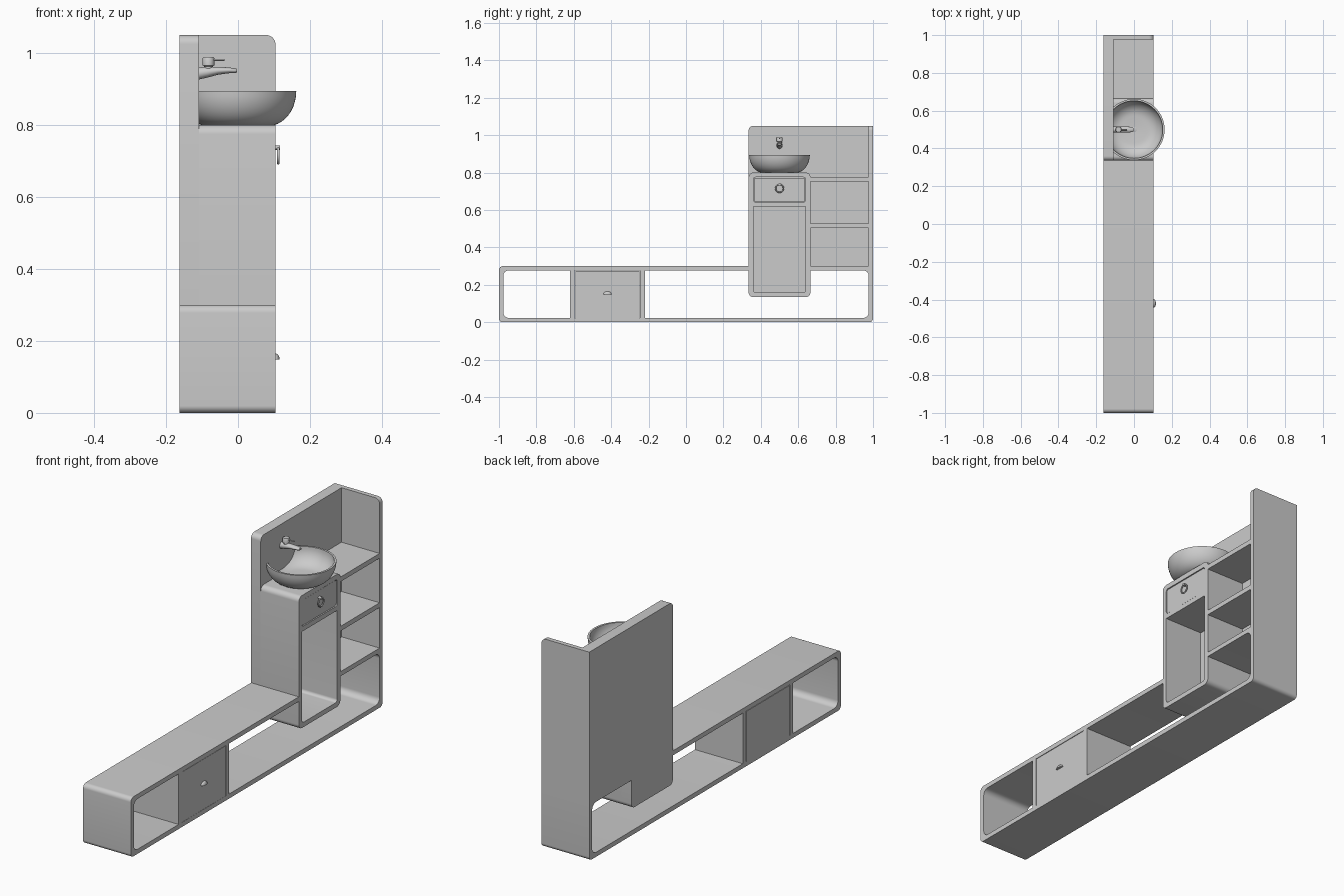
import bpy, bmesh
from math import sin, cos, pi, tan, radians
from mathutils import Matrix, Vector

if "Cube" in bpy.data.objects:
    bpy.data.objects.remove(bpy.data.objects["Cube"])

X0, X1, XW = -0.162, 0.104, -0.108   # back, front, and wall face depths
# local profile axes -> world: (y,z) swept along x, or (x,z) swept along y
ALONG_X = Matrix(((0, 0, 1), (1, 0, 0), (0, 1, 0))).to_4x4()
ALONG_Y = Matrix(((1, 0, 0), (0, 0, -1), (0, 1, 0))).to_4x4()


def finish(name, me, angle=35):
    bm = bmesh.new()
    bm.from_mesh(me)
    bmesh.ops.remove_doubles(bm, verts=bm.verts, dist=1e-5)
    bmesh.ops.recalc_face_normals(bm, faces=bm.faces)
    bm.to_mesh(me)
    bm.free()
    me.shade_smooth()
    me.set_sharp_from_angle(angle=radians(angle))
    ob = bpy.data.objects.new(name, me)
    bpy.context.collection.objects.link(ob)
    return ob


def rounded(pts, n=8):
    """Corner list (a, b[, radius]) -> outline with arcs."""
    out = []
    for i, p in enumerate(pts):
        c = Vector(p[:2])
        if len(p) < 3:
            out.append(c)
            continue
        u = (Vector(pts[i - 1][:2]) - c).normalized()
        v = (Vector(pts[(i + 1) % len(pts)][:2]) - c).normalized()
        r, o = p[2], c + (u + v) * p[2]
        for k in range(n + 1):
            t = k / n * pi / 2
            out.append(o - v * r * cos(t) - u * r * sin(t))
    return out


def rect(a0, a1, b0, b1, rb=0, rt=0):
    def corner(a, b, r):
        return (a, b, r) if r else (a, b)
    return [corner(a0, b0, rb), corner(a1, b0, rb), corner(a1, b1, rt), corner(a0, b1, rt)]


def prism(name, loops, d0, d1, mat=ALONG_X):
    """Extrude a profile; further loops become holes."""
    cu = bpy.data.curves.new(name, 'CURVE')
    cu.dimensions, cu.fill_mode = '2D', 'BOTH'
    cu.extrude = abs(d1 - d0) / 2
    for loop in loops:
        pts = rounded(loop)
        sp = cu.splines.new('POLY')
        sp.points.add(len(pts) - 1)
        for q, p in zip(sp.points, pts):
            q.co = (p.x, p.y, 0, 1)
        sp.use_cyclic_u = True
    tmp = bpy.data.objects.new(name + "_curve", cu)
    bpy.context.collection.objects.link(tmp)
    bpy.context.view_layer.update()
    me = bpy.data.meshes.new_from_object(tmp.evaluated_get(bpy.context.evaluated_depsgraph_get()))
    bpy.data.objects.remove(tmp)
    mid = (d0 + d1) / 2
    off = Vector((mid, 0, 0)) if mat is ALONG_X else Vector((0, mid, 0))
    me.transform(Matrix.Translation(off) @ mat)
    me.name = name
    return finish(name, me)


def loft(name, rings):
    """Skin equal-length rings, capping both ends."""
    bm = bmesh.new()
    vs = [[bm.verts.new(p) for p in r] for r in rings]
    n = len(vs[0])
    for a, b in zip(vs, vs[1:]):
        for i in range(n):
            bm.faces.new((a[i], a[(i + 1) % n], b[(i + 1) % n], b[i]))
    bm.faces.new(vs[0])
    bm.faces.new(vs[-1])
    me = bpy.data.meshes.new(name)
    bm.to_mesh(me)
    bm.free()
    return finish(name, me, 50)


def lathe(name, profile, x, y, n=64):
    return loft(name, [[(x + r * cos(2 * pi * i / n), y + r * sin(2 * pi * i / n), z)
                        for i in range(n)] for r, z in profile])


def tube_x(name, secs, y, n=24):
    """Elliptical sections (x, centre z, half width, half height) along x."""
    return loft(name, [[(x, y + w * cos(2 * pi * i / n), z + h * sin(2 * pi * i / n))
                        for i in range(n)] for x, z, w, h in secs])


# long low frame, interrupted where the cabinet passes through
prism("bench_frame", [[(0.665, 0.3), (1, 0.3), (1, 0, 0.02), (-1, 0, 0.02), (-1, 0.3, 0.022),
                       (0.335, 0.3), (0.335, 0.277), (-0.977, 0.277, 0.03), (-0.977, 0.023, 0.03),
                       (0.977, 0.023, 0.03), (0.977, 0.277, 0.03), (0.665, 0.277)]], X0, X1)

# bench drawer with its side panels
for nm, y in (("left", -0.62), ("right", -0.245)):
    prism(f"bench_drawer_{nm}_panel", [rect(y, y + 0.025, 0.023, 0.277)], X0, X1)
prism("bench_drawer", [rect(-0.592, -0.248, 0.023, 0.275)], X0, X1 - 0.001)

# cup pull on the bench drawer: upper half of a squashed dome
bm = bmesh.new()
bmesh.ops.create_uvsphere(bm, u_segments=24, v_segments=16, radius=1)
cut = bmesh.ops.bisect_plane(bm, geom=bm.verts[:] + bm.edges[:] + bm.faces[:], dist=1e-5,
                             plane_co=(0, 0, 0), plane_no=(0, 0, -1), clear_outer=True)
bmesh.ops.holes_fill(bm, edges=[e for e in cut["geom_cut"] if isinstance(e, bmesh.types.BMEdge)])
bm.transform(Matrix.Translation((X1, -0.42, 0.148)) @ Matrix.Diagonal((0.012, 0.022, 0.017, 1)))
me = bpy.data.meshes.new("bench_drawer_pull")
bm.to_mesh(me)
bm.free()
finish("bench_drawer_pull", me)

# back panel, tall side panel and shelves
prism("back_panel", [[(0.335, 0.134, 0.025), (0.665, 0.134, 0.025), (0.665, 0.3), (0.977, 0.3),
                      (0.977, 1.05), (0.335, 1.05, 0.025)]], X0, XW)
prism("side_panel", [[(X0, 0.3), (X1, 0.3), (X1, 1.05, 0.025), (X0, 1.05)]], 0.977, 1.0, ALONG_Y)
for nm, z in (("lower", 0.504), ("upper", 0.752)):
    prism(f"{nm}_shelf", [rect(0.665, 0.977, z, z + 0.024)], XW, X1)

# basin cabinet: one drawer opening above one open cubby
prism("cabinet", [rect(0.335, 0.665, 0.134, 0.8, 0.025, 0.025),
                  rect(0.36, 0.64, 0.642, 0.775, 0.012, 0.012),
                  [(0.36, 0.158, 0.015), (0.64, 0.158, 0.015), (0.64, 0.618), (0.36, 0.618)]],
      XW, X1)
prism("cabinet_drawer", [rect(0.363, 0.637, 0.645, 0.772, 0.01, 0.01)], XW, X1 - 0.003)

# ring pull hanging from a small boss
tube_x("ring_pull_boss", [(X1 - 0.004, 0.737, 0.008, 0.006), (X1 + 0.013, 0.737, 0.008, 0.006)], 0.5)
bpy.ops.mesh.primitive_torus_add(major_radius=0.021, minor_radius=0.0035, major_segments=40,
                                 minor_segments=12, location=(X1 + 0.008, 0.5, 0.715),
                                 rotation=(0, pi / 2, 0))
ring = bpy.context.object
ring.name = "ring_pull"
ring.data.shade_smooth()

# vessel basin, outer wall up and inner wall back down
outer = [(0.085 + 0.077 * sin(t * pi / 20), 0.895 - 0.097 * cos(t * pi / 20)) for t in range(11)]
inner = [(0.07 + 0.082 * sin(t * pi / 20), 0.895 - 0.083 * cos(t * pi / 20)) for t in range(10, -1, -1)]
lathe("basin", [(0.02, 0.798)] + outer + inner + [(0.02, 0.808)], 0, 0.5)
lathe("basin_drain", [(0.014, 0.805), (0.014, 0.811), (0.011, 0.812)], 0, 0.5, 24)

# wall tap: tapering spout, mixer body and lever
tube_x("tap_spout", [(XW - 0.004, 0.943, 0.015, 0.017), (-0.085, 0.947, 0.016, 0.015),
                     (-0.055, 0.951, 0.016, 0.011), (-0.025, 0.952, 0.015, 0.008),
                     (-0.01, 0.951, 0.013, 0.007), (-0.003, 0.951, 0.009, 0.005)], 0.5)
lathe("tap_body", [(0.012, 0.95), (0.012, 0.963), (0.016, 0.966), (0.016, 0.986), (0.014, 0.989)],
      -0.082, 0.5, 32)
tube_x("tap_lever", [(-0.08, 0.981, 0.004, 0.003), (-0.037, 0.981, 0.004, 0.003)], 0.5, 16)
